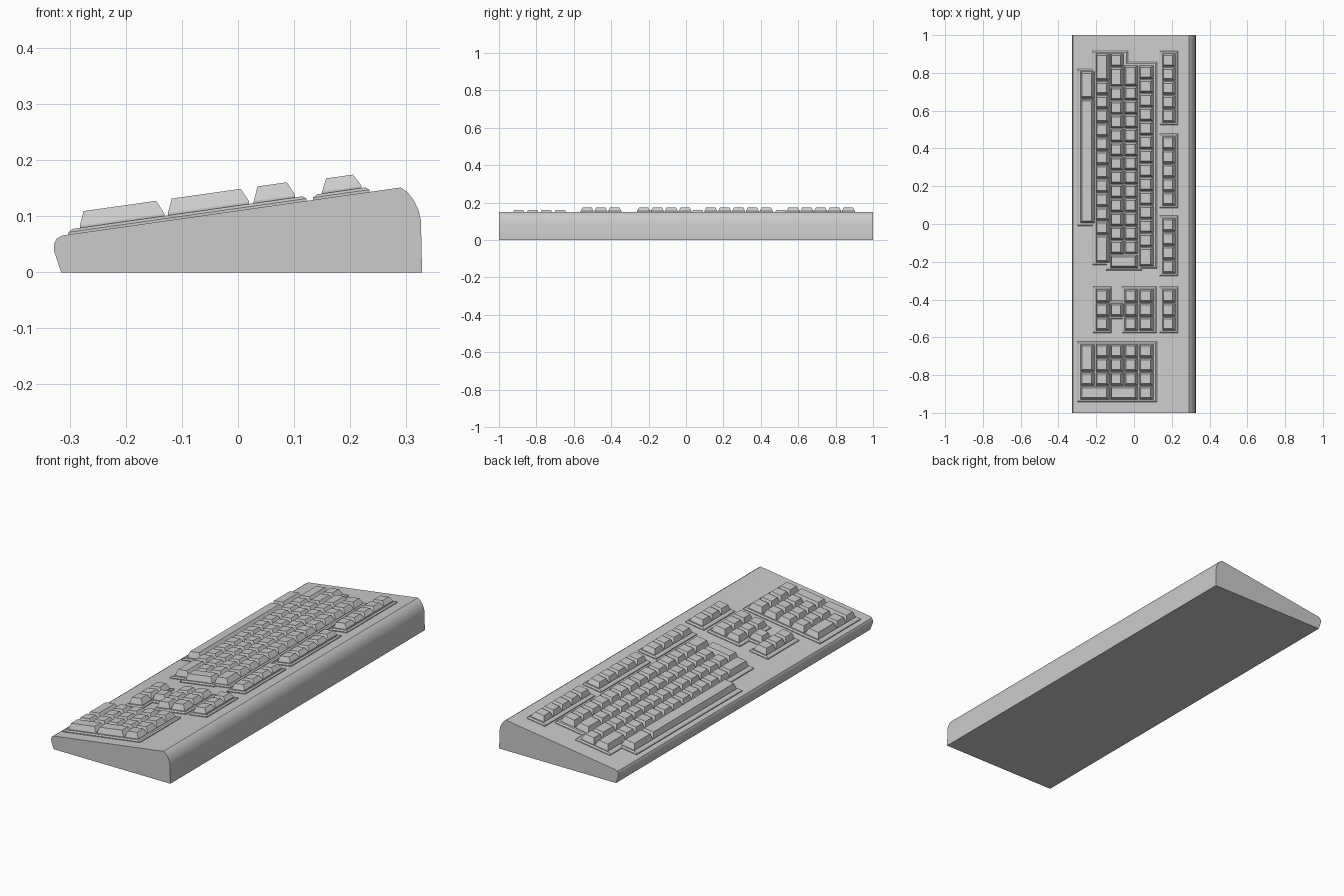
import bpy, bmesh

if "Cube" in bpy.data.objects:
    bpy.data.objects.remove(bpy.data.objects["Cube"])

U = 0.074                      # key pitch along y
ROWS = [(-0.284, -0.208), (-0.204, -0.129), (-0.127, -0.054),
        (-0.052, 0.022), (0.026, 0.104), (0.148, 0.222)]


def surf(x):
    """Height of the sloping case top."""
    return 0.110 + 0.1417 * x


def finish(bm, name):
    bmesh.ops.recalc_face_normals(bm, faces=bm.faces)
    me = bpy.data.meshes.new(name)
    bm.to_mesh(me)
    bm.free()
    ob = bpy.data.objects.new(name, me)
    bpy.context.collection.objects.link(ob)
    return ob


def add_key(bm, x0, x1, y0, y1, h):
    """Tapered key cap following the slope of the case."""
    g = 0.002
    rings = [(0.0, 0.0, 0.0, 0.004), (0.0, 0.0, 0.0, 0.013),
             (0.007, 0.015, 0.010, h)]
    loops = []
    for l, r, s, z in rings:
        pts = [(x0 + g + l, y0 + g + s), (x1 - g - r, y0 + g + s),
               (x1 - g - r, y1 - g - s), (x0 + g + l, y1 - g - s)]
        loops.append([bm.verts.new((x, y, surf(x) + z)) for x, y in pts])
    for a, b in zip(loops, loops[1:]):
        for i in range(4):
            j = (i + 1) % 4
            bm.faces.new((a[i], a[j], b[j], b[i]))
    bm.faces.new(loops[-1])
    bm.faces.new(loops[0][::-1])


def key_block(name, rows, extra=(), h=0.038):
    """rows: (row index, starting y, key widths in pitches); extra: x0, x1, y0, y1."""
    bm = bmesh.new()
    for r, y, widths in rows:
        for w in widths:
            add_key(bm, *ROWS[r], y - w * U, y, h)
            y -= w * U
    for e in extra:
        add_key(bm, *e, h)
    return finish(bm, name)


def plate(name, pts):
    """Raised bezel with a chamfered rim."""
    bm = bmesh.new()
    base = bm.faces.new([bm.verts.new((x, y, 0)) for x, y in pts])
    ext = bmesh.ops.extrude_face_region(bm, geom=[base])["geom"]
    top = [f for f in ext if isinstance(f, bmesh.types.BMFace)]
    for v in top[0].verts:
        v.co.z = 0.004
    bmesh.ops.recalc_face_normals(bm, faces=bm.faces)
    bmesh.ops.inset_region(bm, faces=top, thickness=0.007, use_even_offset=True)
    for v in top[0].verts:
        v.co.z = 0.009
    for v in bm.verts:
        v.co.z += surf(v.co.x) - (0.003 if v.co.z < 0.001 else 0)
    return finish(bm, name)


def rect(x0, x1, y0, y1):
    return [(x0, y0), (x1, y0), (x1, y1), (x0, y1)]


# Wedge-shaped case: side profile extruded along y
profile = [(-0.315, 0), (-0.328, 0.038), (-0.328, 0.05), (-0.323, 0.060),
           (-0.313, 0.0656), (0.290, 0.151), (0.303, 0.142), (0.314, 0.127),
           (0.322, 0.110), (0.326, 0.092), (0.328, 0)]
bm = bmesh.new()
f = bm.faces.new([bm.verts.new((x, -1, z)) for x, z in profile])
ext = bmesh.ops.extrude_face_region(bm, geom=[f])["geom"]
bmesh.ops.translate(bm, vec=(0, 2, 0),
                    verts=[v for v in ext if isinstance(v, bmesh.types.BMVert)])
case = finish(bm, "case")
bpy.context.view_layer.objects.active = case
case.select_set(True)
bpy.ops.object.shade_smooth_by_angle(angle=0.52)

# Main typing block
plate("main_plate", [(-.302, .82), (-.222, .82), (-.222, .915), (-.032, .915),
                     (-.032, .857), (.122, .857), (.122, -.235), (.042, -.235),
                     (.042, -.245), (-.148, -.245), (-.148, -.218), (-.222, -.218),
                     (-.222, -.011), (-.302, -.011)])
key_block("main_keys", [(0, .81, [2, 8.9]),
                        (1, .905, [2] + [1] * 11 + [2]),
                        (2, .905, [1, 1.4] + [1] * 11 + [1]),
                        (3, .84, [1.5] + [1] * 12),
                        (4, .84, [1] * 13 + [1.4])],
          extra=[(-.127, .022, -.234, -.162)])

# Function key strips
for i, (y, n) in enumerate([(.905, 5), (.466, 5), (.032, 4), (-.344, 3)]):
    plate(f"function_plate_{i + 1}", rect(.134, .234, y - n * U - .012, y + .012))
    key_block(f"function_keys_{i + 1}", [(5, y, [1] * n)], h=0.035)

# Editing and arrow cluster, with notches beside the single arrow key
t, b = -.344, -.344 - 3 * U
plate("arrow_plate", [(-.218, t + .012), (-.118, t + .012), (-.118, t - U + .012),
                      (-.064, t - U + .012), (-.064, t + .012), (.118, t + .012),
                      (.118, b - .012), (-.064, b - .012), (-.064, b + U - .012),
                      (-.118, b + U - .012), (-.118, b - .012), (-.218, b - .012)])
key_block("arrow_keys", [(1, t, [1] * 3), (2, t - U, [1]),
                         (3, t, [1] * 3), (4, t, [1] * 3)])

# Number pad with two double-height keys
t = -.635
plate("number_plate", rect(-.302, .122, t - 4 * U - .012, t + .012))
col = (t - 4 * U, t - 3 * U)
key_block("number_keys", [(0, t, [2, 1]), (1, t, [1] * 3), (2, t, [1] * 3),
                          (3, t, [1] * 3), (4, t, [1] * 4)],
          extra=[(-.284, -.129, *col), (-.127, .022, *col)])
